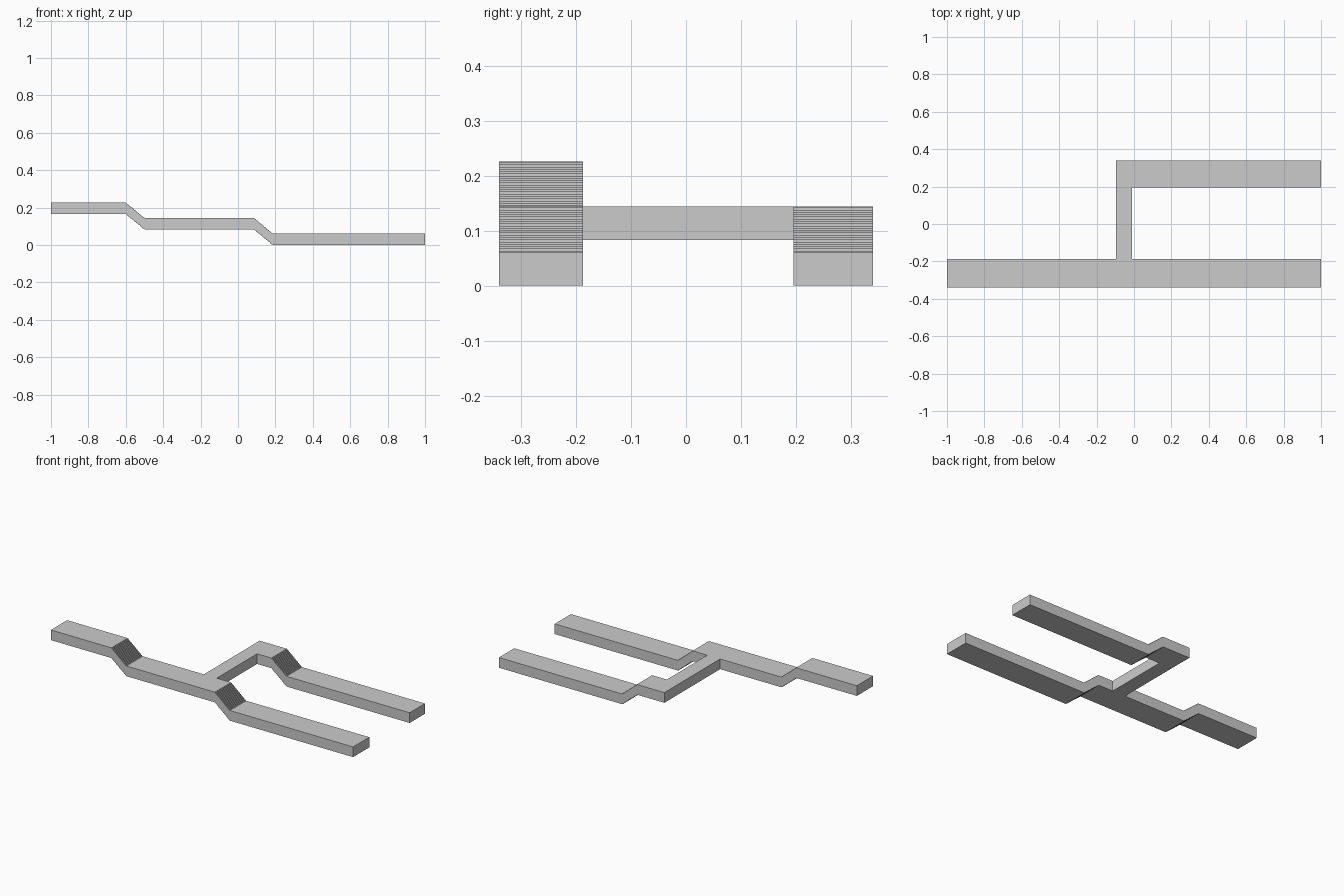
import bpy, bmesh
from mathutils import Vector

if "Cube" in bpy.data.objects:
    bpy.data.objects.remove(bpy.data.objects["Cube"])

THICK = 0.061
LOW, MID, HIGH = 0.0, 0.083, 0.165      # underside heights
FRONT, BACK = (-0.34, -0.187), (0.195, 0.34)   # y ranges of the two lanes
STEPS = 20


def prism(name, points, offset):
    """Extrude a closed outline of 3D points by an offset."""
    bm = bmesh.new()
    face = bm.faces.new([bm.verts.new(p) for p in points])
    ext = bmesh.ops.extrude_face_region(bm, geom=[face])
    verts = [v for v in ext["geom"] if isinstance(v, bmesh.types.BMVert)]
    bmesh.ops.translate(bm, verts=verts, vec=Vector(offset))
    bmesh.ops.recalc_face_normals(bm, faces=bm.faces)
    mesh = bpy.data.meshes.new(name)
    bm.to_mesh(mesh)
    bm.free()
    ob = bpy.data.objects.new(name, mesh)
    bpy.context.collection.objects.link(ob)
    return ob


def deck(name, outline, z):
    return prism(name, [(x, y, z) for x, y in outline], (0, 0, THICK))


def rect(x0, x1, lane):
    return [(x0, lane[0]), (x1, lane[0]), (x1, lane[1]), (x0, lane[1])]


def stairs(name, x0, x1, lane, z0, z1):
    """Fine steps going down towards +x, stepped above and below."""
    dx, dz = (x1 - x0) / STEPS, (z1 - z0) / STEPS
    line = []
    for i in range(STEPS):
        z = z0 + dz * (i + 0.5)
        line += [(x0 + i * dx, z), (x0 + (i + 1) * dx, z)]
    top = [(x, lane[0], z + THICK) for x, z in line]
    under = [(x, lane[0], z) for x, z in reversed(line)]
    return prism(name, top + under, (0, lane[1] - lane[0], 0))


# Upper walkway
deck("upper_walkway", rect(-1.0, -0.6, FRONT), HIGH)

# Middle landing with cross bridge and back corner
f0, f1 = FRONT
b0, b1 = BACK
deck("middle_landing", [
    (-0.5, f0), (0.085, f0), (0.085, f1), (-0.01, f1), (-0.01, b0),
    (0.085, b0), (0.085, b1), (-0.095, b1), (-0.095, f1), (-0.5, f1)], MID)

# Stairs from the upper walkway to the landing
stairs("upper_stairs", -0.6, -0.5, FRONT, HIGH, MID)

# Lower walkways and their stairs
for side, lane in (("front", FRONT), ("back", BACK)):
    stairs(side + "_lower_stairs", 0.085, 0.185, lane, MID, LOW)
    deck(side + "_lower_walkway", rect(0.185, 1.0, lane), LOW)
